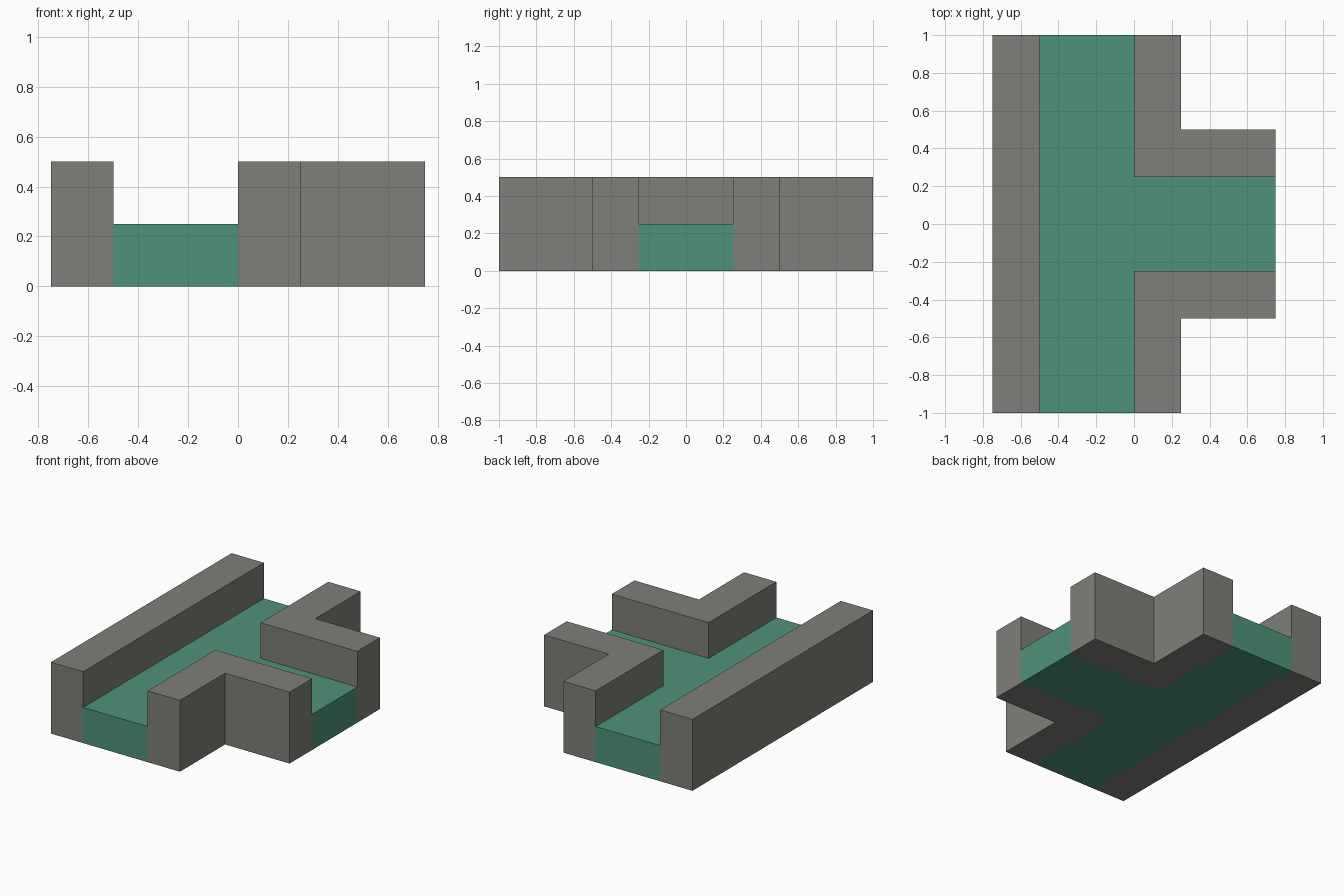
import bpy
import bmesh

cube = bpy.data.objects.get("Cube")
if cube:
    bpy.data.objects.remove(cube, do_unlink=True)


def material(name, colour):
    mat = bpy.data.materials.new(name)
    mat.use_nodes = True
    mat.diffuse_color = colour
    bsdf = next(n for n in mat.node_tree.nodes if n.type == "BSDF_PRINCIPLED")
    bsdf.inputs["Base Color"].default_value = colour
    return mat


def prism(name, outline, height, mat):
    """Extrude a counter-clockwise plan outline up from the ground."""
    bm = bmesh.new()
    base = bm.faces.new([bm.verts.new((x, y, 0)) for x, y in outline])
    top = bmesh.ops.extrude_face_region(bm, geom=[base], use_keep_orig=True)
    raised = [v for v in top["geom"] if isinstance(v, bmesh.types.BMVert)]
    bmesh.ops.translate(bm, verts=raised, vec=(0, 0, height))
    bmesh.ops.recalc_face_normals(bm, faces=bm.faces)
    mesh = bpy.data.meshes.new(name)
    bm.to_mesh(mesh)
    bm.free()
    mesh.materials.append(mat)
    obj = bpy.data.objects.new(name, mesh)
    bpy.context.collection.objects.link(obj)
    return obj


stone = material("grey stone", (0.21, 0.212, 0.192, 1))
green = material("green floor", (0.078, 0.29, 0.19, 1))

WALL, FLOOR = 0.5, 0.25

# T-shaped channel floor
prism("channel_floor",
      [(-0.5, -1), (0, -1), (0, -0.25), (0.75, -0.25),
       (0.75, 0.25), (0, 0.25), (0, 1), (-0.5, 1)], FLOOR, green)

# Long straight wall
prism("straight_wall", [(-0.75, -1), (-0.5, -1), (-0.5, 1), (-0.75, 1)], WALL, stone)

# Mirrored L-shaped corner walls beside the branch
corner = [(0, 0.25), (0.75, 0.25), (0.75, 0.5), (0.25, 0.5), (0.25, 1), (0, 1)]
prism("back_corner_wall", corner, WALL, stone)
prism("front_corner_wall", [(x, -y) for x, y in reversed(corner)], WALL, stone)
